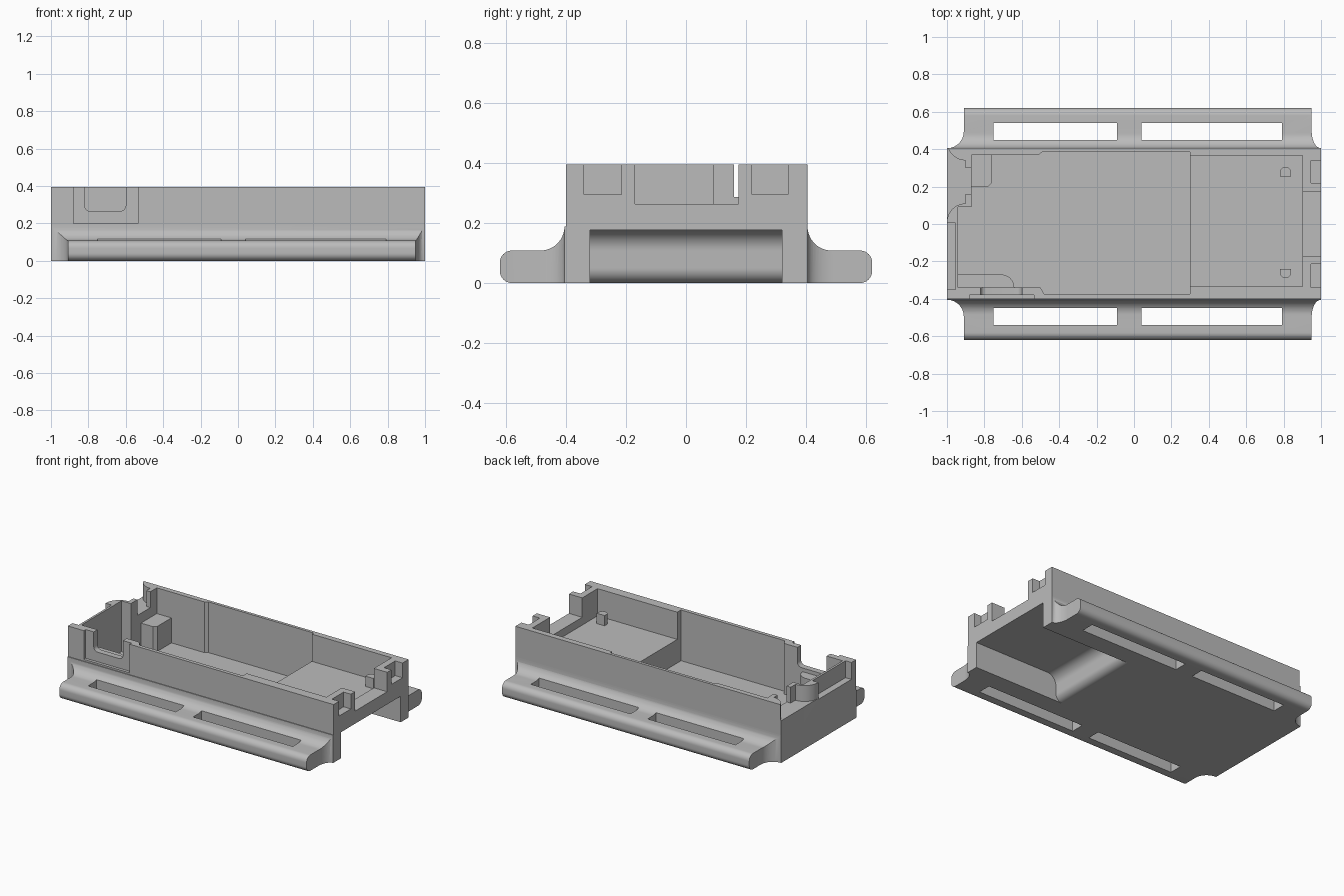
import bpy, bmesh
from math import cos, sin, radians

cube = bpy.data.objects.get("Cube")
if cube:
    bpy.data.objects.remove(cube)

grey = bpy.data.materials.new("plain_grey")
grey.use_nodes = True
grey.diffuse_color = (0.5, 0.5, 0.5, 1)
grey.node_tree.nodes["Principled BSDF"].inputs["Base Color"].default_value = (0.5, 0.5, 0.5, 1)

TOP = 0.395
ABOVE = 0.6


def arc(cx, cy, rx, ry, a0, a1, n=10):
    angles = [radians(a0 + (a1 - a0) * i / n) for i in range(n + 1)]
    return [(cx + rx * cos(a), cy + ry * sin(a)) for a in angles]


def prism(name, points, lo, hi, axis="z"):
    """Extrude a 2D outline from lo to hi along an axis."""
    place = {"x": lambda u, v, w: (w, u, v),
             "y": lambda u, v, w: (u, w, v),
             "z": lambda u, v, w: (u, v, w)}[axis]
    bm = bmesh.new()
    low = [bm.verts.new(place(u, v, lo)) for u, v in points]
    high = [bm.verts.new(place(u, v, hi)) for u, v in points]
    bm.faces.new(low)
    bm.faces.new(high)
    for i in range(len(points)):
        j = (i + 1) % len(points)
        bm.faces.new((low[i], low[j], high[j], high[i]))
    bmesh.ops.recalc_face_normals(bm, faces=bm.faces)
    mesh = bpy.data.meshes.new(name)
    bm.to_mesh(mesh)
    bm.free()
    mesh.materials.append(grey)
    obj = bpy.data.objects.new(name, mesh)
    bpy.context.collection.objects.link(obj)
    return obj


def box(name, x0, x1, y0, y1, z0, z1):
    return prism(name, [(x0, y0), (x1, y0), (x1, y1), (x0, y1)], z0, z1)


def combine(target, tools, operation="DIFFERENCE"):
    """Apply booleans and remove the tools."""
    for tool in tools:
        mod = target.modifiers.new("cut", "BOOLEAN")
        mod.operation = operation
        mod.solver = "EXACT"
        mod.object = tool
        bpy.ops.object.select_all(action="DESELECT")
        bpy.context.view_layer.objects.active = target
        target.select_set(True)
        bpy.ops.object.modifier_apply(modifier=mod.name)
        bpy.data.objects.remove(tool)


def smooth(obj):
    bpy.ops.object.select_all(action="DESELECT")
    bpy.context.view_layer.objects.active = obj
    obj.select_set(True)
    bpy.ops.object.shade_smooth_by_angle(angle=radians(30))


# Tray body
body = box("tray_body", -1, 1, -0.4, 0.405, 0, TOP)

# Deep compartment, shallow compartment
deep_plan = [(-0.94, -0.34), (-0.5, -0.34), (-0.48, -0.375), (0.3, -0.375),
             (0.3, 0.385), (-0.49, 0.385), (-0.51, 0.37), (-0.87, 0.37),
             (-0.87, 0.09), (-0.94, 0.09)]
cuts = [prism("deep_cut", deep_plan, 0.05, ABOVE),
        box("shallow_cut", 0.25, 0.9, -0.335, 0.365, 0.21, ABOVE)]

# Curved recess under the right end
recess = ([(1.1, -0.1), (1.1, 0.177)] + arc(0.43, 0.107, 0.07, 0.07, 90, 180)
          + arc(0.31, 0.05, 0.05, 0.05, 0, -90) + [(0.31, -0.1)])
cuts.append(prism("recess_cut", recess, -0.32, 0.32, "y"))

# Right end opening and its two outer pockets
cuts += [box("end_opening_cut", 0.85, 1.1, -0.17, 0.175, 0.263, ABOVE),
         box("pocket_cut", 0.945, 1.1, 0.22, 0.34, 0.295, ABOVE),
         box("pocket_cut", 0.945, 1.1, -0.34, -0.215, 0.295, ABOVE)]

# Flared port in the left end, with a narrow gap between two posts
flare = (arc(-0.9, 0.01, 0.1, 0.1, 180, 90) + arc(-0.9, 0.44, 0.1, 0.1, 270, 200)
         + [(-1.1, 0.4), (-1.1, 0.01)])
cuts += [prism("port_cut", flare, 0.287, ABOVE),
         box("port_gap_cut", -0.95, -0.8, 0.16, 0.3, 0.287, ABOVE),
         box("left_ledge_cut", -1.1, -0.955, -0.35, 0.005, 0.28, ABOVE)]
combine(body, cuts)

# Raised pads inside the deep compartment
pad = [(-0.95, -0.36), (-0.64, -0.36)] + arc(-0.71, -0.34, 0.07, 0.07, 0, 90) + [(-0.95, -0.27)]
combine(body, [prism("front_pad", pad, 0.03, 0.24),
               prism("back_pad", [(-0.89, 0.39), (-0.89, 0.2), (-0.78, 0.2),
                                  (-0.76, 0.22), (-0.76, 0.39)], 0.03, 0.22)], "UNION")

# Front socket: outer pocket and rounded notch
notch = (arc(-0.79, 0.295, 0.03, 0.03, 180, 270, 6)
         + arc(-0.63, 0.295, 0.03, 0.03, 270, 360, 6) + [(-0.6, ABOVE), (-0.82, ABOVE)])
combine(body, [box("socket_pocket_cut", -0.88, -0.535, -0.5, -0.38, 0.2, ABOVE),
               prism("socket_notch_cut", notch, -0.5, -0.3, "y")])
smooth(body)

# Locating pegs on the shallow floor
for name, y, turn in (("back_peg", 0.275, 0), ("front_peg", -0.26, 180)):
    flat = -0.02 if turn == 0 else 0.02
    outline = arc(0.81, y, 0.03, 0.03, turn, turn + 180) + [
        (0.81 - 0.03 * cos(radians(turn)), y + flat), (0.81 + 0.03 * cos(radians(turn)), y + flat)]
    smooth(prism(name, outline, 0.2, 0.28))

# Strap flanges along both long sides
profile = ([(0.395, 0), (0.405, 0)] + arc(0.58, 0.04, 0.04, 0.04, -90, 0)
           + arc(0.58, 0.068, 0.04, 0.04, 0, 90)
           + arc(0.485, 0.188, 0.08, 0.08, 270, 180, 14) + [(0.395, 0.188)])
for name, side in (("back_flange", 1), ("front_flange", -1)):
    flange = prism(name, [(y * side, z) for y, z in profile], -1, 1, "x")
    tools = []
    for end, radius in ((-1, 0.09), (1, 0.05)):
        corner = (arc(end, 0.495, -end * radius, 0.09, 0, -90)
                  + [(end * 1.1, 0.405), (end * 1.1, 0.7), (end * (1 - radius), 0.7)])
        tools.append(prism("flange_end_cut", [(x, y * side) for x, y in corner], -0.1, 0.3))
    for x0, x1 in ((-0.75, -0.09), (0.04, 0.79)):
        y0, y1 = sorted((0.45 * side, 0.54 * side))
        tools.append(box("strap_slot_cut", x0, x1, y0, y1, -0.1, 0.3))
    combine(flange, tools)
    smooth(flange)
